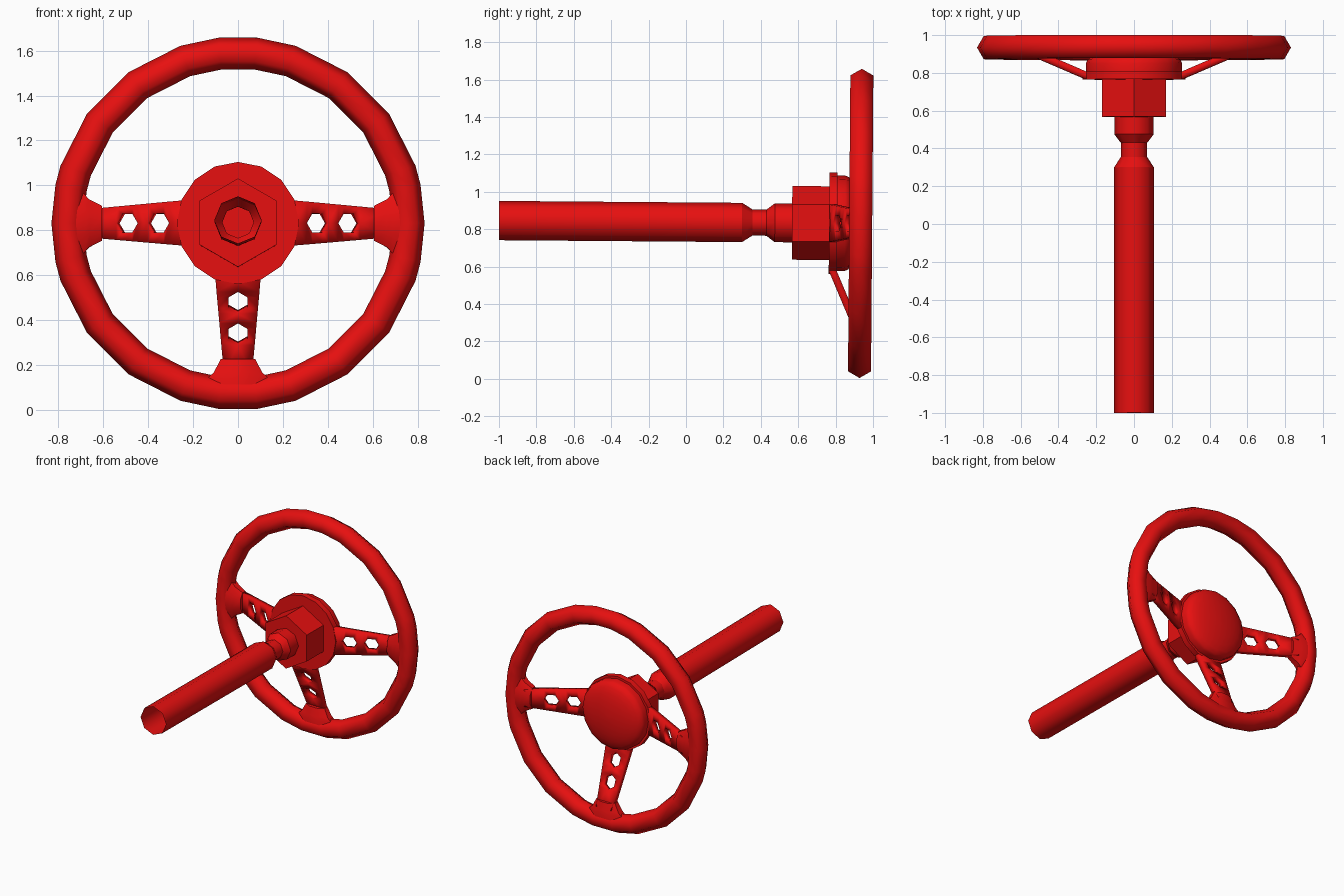
import bpy, bmesh
from math import sin, cos, pi, radians, sqrt

cube = bpy.data.objects.get("Cube")
if cube:
    bpy.data.objects.remove(cube, do_unlink=True)

red = bpy.data.materials.new("red")
RED = (0.8, 0.005, 0.005, 1)
red.use_nodes = True
red.diffuse_color = RED
red.node_tree.nodes["Principled BSDF"].inputs["Base Color"].default_value = RED

RING_Y, RING_R, TUBE_R = 0.934, 0.76, 0.071
SPOKES = {"left": 0, "right": pi, "lower": -pi / 2}


def polar(r, t, y, a):
    """Point at distance r along direction a, offset t sideways, at depth y."""
    return (r * cos(a) - t * sin(a), y, r * sin(a) + t * cos(a))


def finish(name, bm, angle=50):
    """Turn a bmesh into a shaded object, tilted with the whole assembly."""
    bmesh.ops.recalc_face_normals(bm, faces=bm.faces)
    mesh = bpy.data.meshes.new(name)
    bm.to_mesh(mesh)
    bm.free()
    mesh.materials.append(red)
    ob = bpy.data.objects.new(name, mesh)
    bpy.context.collection.objects.link(ob)
    ob.location.z = 0.8385
    ob.rotation_euler.x = radians(-0.45)
    bpy.ops.object.select_all(action="DESELECT")
    bpy.context.view_layer.objects.active = ob
    ob.select_set(True)
    bpy.ops.object.shade_smooth_by_angle(angle=radians(angle))
    return ob


def loft(bm, sections, cap_start=False, cap_end=False, close=False):
    """Skin consecutive closed loops of points."""
    loops = [[bm.verts.new(p) for p in s] for s in sections]
    n = len(loops[0])
    pairs = list(zip(loops, loops[1:]))
    if close:
        pairs.append((loops[-1], loops[0]))
    for a, b in pairs:
        for i in range(n):
            j = (i + 1) % n
            bm.faces.new((a[i], a[j], b[j], b[i]))
    if cap_start:
        bm.faces.new(loops[0])
    if cap_end:
        bm.faces.new(loops[-1])


def circle(r, y, n):
    return [polar(r, 0, y, pi / 2 + 2 * pi * i / n) for i in range(n)]


def turned(name, profile, n, caps=True, angle=50):
    bm = bmesh.new()
    loft(bm, [circle(r, y, n) for y, r in profile], caps, caps)
    return finish(name, bm, angle)


# Rim: hexagonal tube, with extra loops beside the spoke sockets
bm = bmesh.new()
angles = [18 * i for i in range(20) if i % 10] + [-6, 6, 174, 186]
angles += [side + d for side in (90, 270) for d in (-12, 12)]
loft(bm, [[polar(RING_R + TUBE_R * cos(k * pi / 3), 0,
                 RING_Y + TUBE_R * sin(k * pi / 3), pi / 2 - radians(a))
           for k in range(6)] for a in sorted(angles)], close=True)
finish("rim", bm, 80)

# Column: open octagonal tube with a narrow neck, in crisp bands
bm = bmesh.new()
column = [(-1, 0.105), (0.3, 0.105), (0.355, 0.07), (0.43, 0.07),
          (0.475, 0.104), (0.57, 0.104)]
for (y0, r0), (y1, r1) in zip(column, column[1:]):
    loft(bm, [circle(r0, y0, 8), circle(r1, y1, 8)])
finish("column", bm)

# Hub: hexagonal boss, round plate and domed cap
turned("hub_boss", [(0.567, 0.197), (0.77, 0.197)], 6)
turned("hub_plate", [(0.765, 0.272), (0.808, 0.272)], 16)
dome = [(0.85 + 0.075 * sin(t), 0.255 * cos(t))
        for t in (radians(d) for d in range(0, 90, 15))]
turned("horn_cap", [(0.805, 0.255)] + dome + [(0.925, 0.01)], 16)

# Spokes: tapered sloping plates, each with two hexagonal holes
HOLES, HOLE_R = (0.347, 0.487), 0.048
stations = [(0.19, 0), (0.255, 0), (0.66, 0)]
for h in HOLES:
    for k in (-1, -0.5, 0.5, 1):
        gap = HOLE_R * sqrt(1 - 0.25) if abs(k) < 1 else 0
        stations.append((h + k * HOLE_R, gap))
stations.sort()


def half_width(r):
    return 0.1 - 0.09 * max(r - 0.25, 0)


def spoke_depth(r):
    return 0.7865 + 0.43 * max(r - 0.255, 0)


for side, a in SPOKES.items():
    bm = bmesh.new()
    for s in (-1, 1):
        for (r0, g0), (r1, g1) in zip(stations, stations[1:]):
            corners = [(r0, g0), (r1, g1), (r1, half_width(r1)), (r0, half_width(r0))]
            bm.faces.new([bm.verts.new(polar(r, s * t, spoke_depth(r), a))
                          for r, t in corners])
    bmesh.ops.remove_doubles(bm, verts=bm.verts, dist=0.0005)
    spoke = finish(side + "_spoke", bm, 30)
    solid = spoke.modifiers.new("thickness", "SOLIDIFY")
    solid.thickness, solid.offset = 0.039, 0

    # Socket joining the spoke to the rim
    bm = bmesh.new()
    loft(bm, [[polar(r, w * cos(t) / cos(pi / 8), RING_Y + d * sin(t) / cos(pi / 8), a)
               for t in (pi / 8 + k * pi / 4 for k in range(8))]
              for r, w, d in ((0.605, 0.077, 0.042), (0.663, 0.107, 0.054),
                              (0.69, 0.135, 0.058), (0.75, 0.15, 0.058))],
         cap_start=True, cap_end=True)
    finish(side + "_socket", bm)
